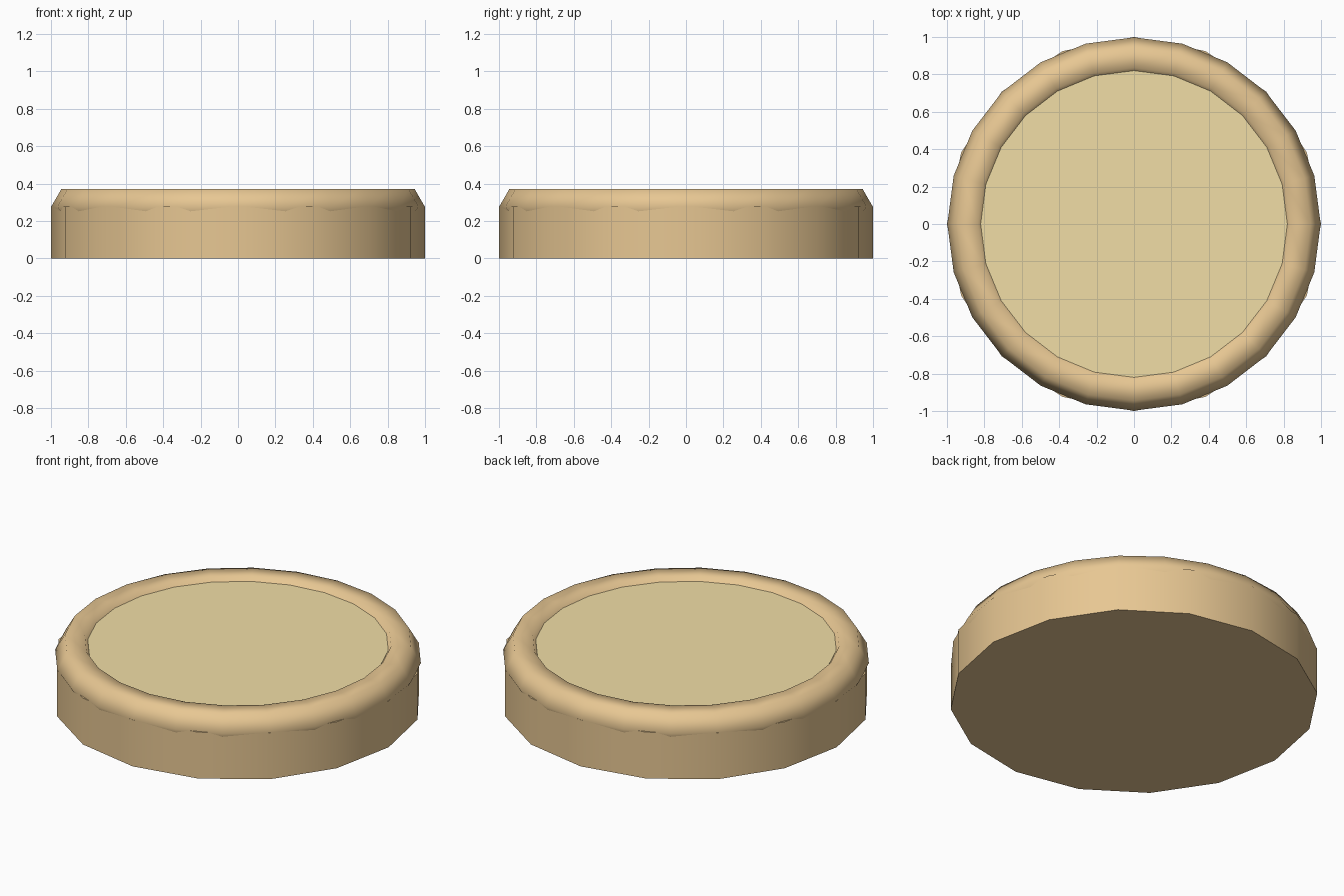
import bpy
import math

if "Cube" in bpy.data.objects:
    bpy.data.objects.remove(bpy.data.objects["Cube"])


def material(name, rgb):
    m = bpy.data.materials.new(name)
    m.diffuse_color = (*rgb, 1.0)
    m.use_nodes = True
    m.node_tree.nodes["Principled BSDF"].inputs["Base Color"].default_value = m.diffuse_color
    return m


def finish(name, mat):
    ob = bpy.context.object
    ob.name = name
    ob.data.materials.append(mat)
    return ob


def disc(name, sides, radius, z0, z1, mat):
    bpy.ops.mesh.primitive_cylinder_add(vertices=sides, radius=radius, depth=z1 - z0,
                                        location=(0, 0, (z0 + z1) / 2))
    bpy.ops.object.shade_smooth_by_angle(angle=math.radians(40))
    return finish(name, mat)


crust = material("crust", (0.80, 0.57, 0.29))
cream = material("filling", (0.88, 0.73, 0.38))

# 16-sided crust base
disc("crust_base", 16, 1.0, 0.0, 0.278, crust)

# Rolled rim with a hexagonal cross-section
bpy.ops.mesh.primitive_torus_add(major_segments=24, minor_segments=6,
                                 major_radius=0.89, minor_radius=0.108,
                                 location=(0, 0, 0.278))
bpy.ops.object.shade_smooth()
finish("crust_rim", crust)

# Filling set just below the rim
disc("filling", 24, 0.82, 0.2, 0.347, cream)
